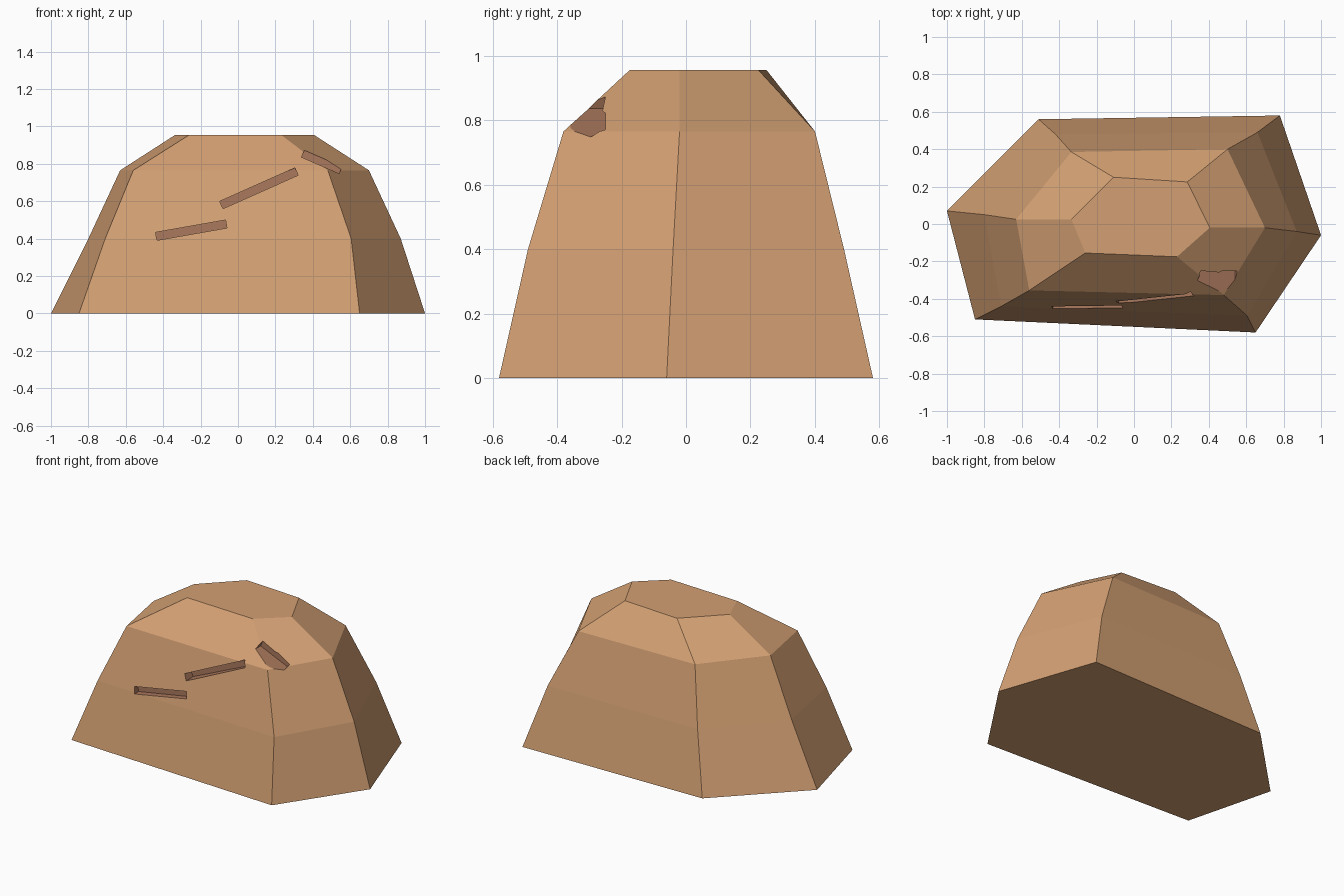
import bpy, bmesh, math
from mathutils import Matrix

if "Cube" in bpy.data.objects:
    bpy.data.objects.remove(bpy.data.objects["Cube"])


def material(name, rgb):
    m = bpy.data.materials.new(name)
    m.diffuse_color = (*rgb, 1)
    m.use_nodes = True
    m.node_tree.nodes["Principled BSDF"].inputs["Base Color"].default_value = m.diffuse_color
    return m


mats = [material("sandstone", (0.65, 0.35, 0.17)),
        material("crack_stone", (0.41, 0.19, 0.11))]


def make_object(name, bm):
    bmesh.ops.recalc_face_normals(bm, faces=bm.faces)
    me = bpy.data.meshes.new(name)
    bm.to_mesh(me)
    bm.free()
    for m in mats:
        me.materials.append(m)
    ob = bpy.data.objects.new(name, me)
    bpy.context.collection.objects.link(ob)
    return ob


# Boulder: four six-sided rings, each narrower than the one below
rings = [
    (0.0, [(-1, .07), (-.85, -.51), (.65, -.58), (1, -.06), (.78, .58), (-.51, .56)]),
    (0.4, [(-.80, .05), (-.71, -.44), (.605, -.49), (.87, -.04), (.66, .49), (-.42, .48)]),
    (0.765, [(-.63, .025), (-.56, -.355), (.48, -.38), (.70, -.02), (.50, .40), (-.335, .385)]),
    (0.955, [(-.335, .025), (-.26, -.155), (.23, -.175), (.405, -.02), (.285, .225), (-.11, .25)]),
]
bm = bmesh.new()
loops = [[bm.verts.new((x, y, z)) for x, y in pts] for z, pts in rings]
for lo, hi in zip(loops, loops[1:]):
    for i in range(6):
        j = (i + 1) % 6
        bm.faces.new((lo[i], lo[j], hi[j], hi[i]))
bm.faces.new(loops[0])
bm.faces.new(loops[-1])
rock = make_object("boulder", bm)


# Cracks: slanted slots sunk into the front, down to a flat back wall
def cut_crack(x, z, length, height, back_y, angle):
    bm = bmesh.new()
    mat = (Matrix.Translation((x, back_y - 0.2, z))
           @ Matrix.Rotation(math.radians(-angle), 4, 'Y')
           @ Matrix.Diagonal((length, 0.4, height, 1)))
    bmesh.ops.create_cube(bm, size=1, matrix=mat)
    for f in bm.faces:
        f.material_index = 1
    cutter = make_object("crack_cutter", bm)
    cutter.hide_render = True
    mod = rock.modifiers.new("crack", 'BOOLEAN')
    mod.operation = 'DIFFERENCE'
    mod.solver = 'EXACT'
    mod.object = cutter
    bpy.context.view_layer.objects.active = rock
    bpy.ops.object.modifier_apply(modifier=mod.name)
    bpy.data.objects.remove(cutter)


cut_crack(-0.25, 0.445, 0.38, 0.043, -0.41, 10)
cut_crack(0.112, 0.669, 0.44, 0.043, -0.35, 24)
cut_crack(0.448, 0.81, 0.22, 0.04, -0.25, -23.5)
